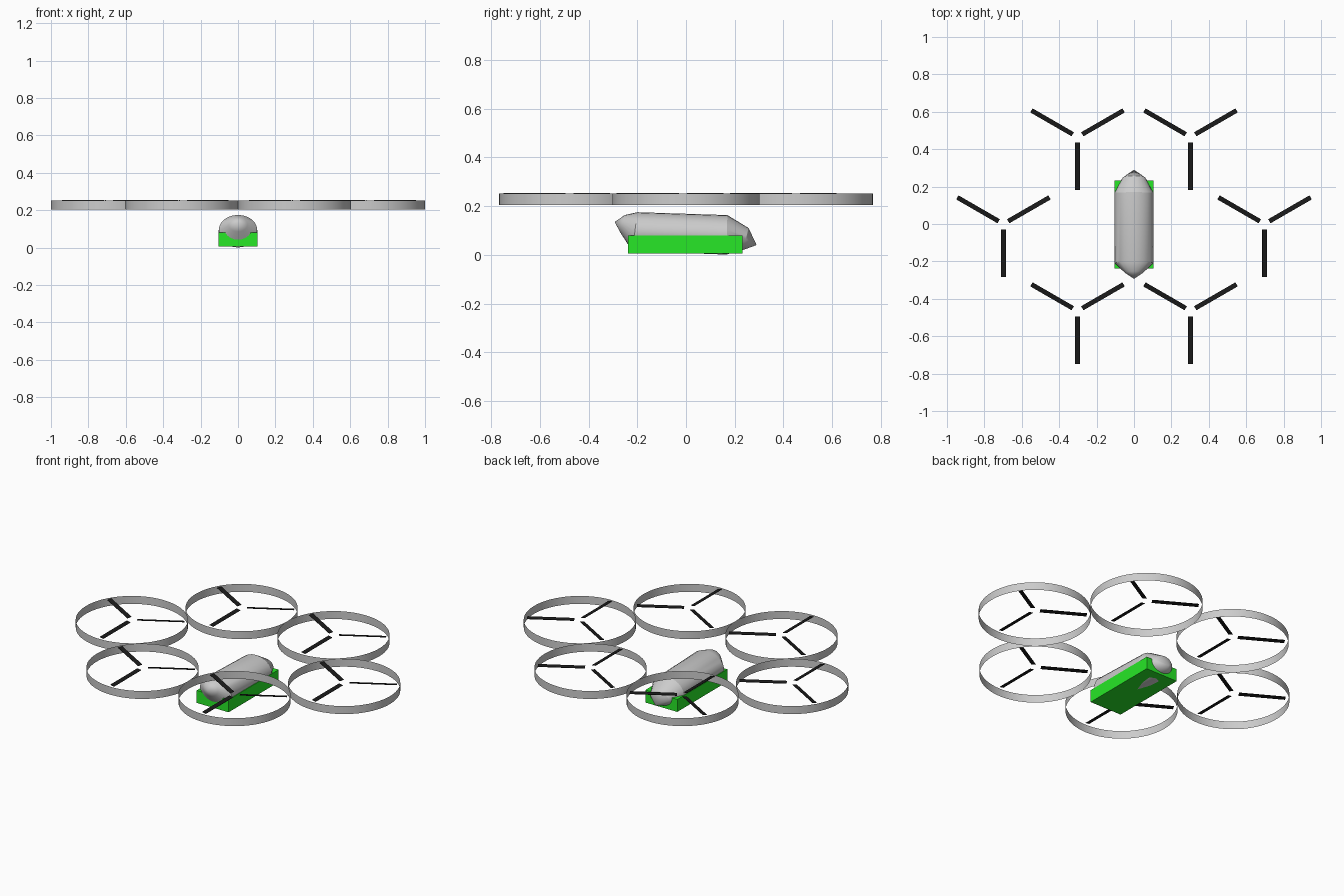
import bpy, bmesh, math
from mathutils import Matrix, Vector

if "Cube" in bpy.data.objects:
    bpy.data.objects.remove(bpy.data.objects["Cube"])


def material(name, rgb):
    m = bpy.data.materials.new(name)
    m.diffuse_color = (*rgb, 1)
    m.use_nodes = True
    m.node_tree.nodes["Principled BSDF"].inputs["Base Color"].default_value = m.diffuse_color
    return m


def finish(name, bm, mat=None, smooth=None):
    bmesh.ops.recalc_face_normals(bm, faces=bm.faces)
    me = bpy.data.meshes.new(name)
    bm.to_mesh(me)
    bm.free()
    ob = bpy.data.objects.new(name, me)
    bpy.context.collection.objects.link(ob)
    if mat:
        me.materials.append(mat)
    if smooth:
        bpy.ops.object.select_all(action='DESELECT')
        ob.select_set(True)
        bpy.context.view_layer.objects.active = ob
        bpy.ops.object.shade_smooth_by_angle(angle=math.radians(smooth))
    return ob


green = material("green", (0.02, 0.8, 0.02))
black = material("black", (0.01, 0.01, 0.01))

# Fuselage: slanted elliptical sections from nose to tail
# half width, top (y, z), bottom (y, z)
sections = [
    (0.050, (-0.252, 0.163), (-0.266, 0.085)),
    (0.103, (-0.200, 0.175), (-0.220, 0.015)),
    (0.103, (0.170, 0.163), (0.165, 0.001)),
    (0.062, (0.257, 0.110), (0.235, 0.020)),
]
N = 24
bm = bmesh.new()
loops = []
for w, top, bot in sections:
    c = Vector((0, (top[0] + bot[0]) / 2, (top[1] + bot[1]) / 2))
    up = Vector((0, top[0], top[1])) - c
    loops.append([bm.verts.new(c + up * math.cos(a) + Vector((w * math.sin(a), 0, 0)))
                  for a in (math.tau * i / N for i in range(N))])
nose = bm.verts.new((0, -0.293, 0.135))
tail = bm.verts.new((0, 0.290, 0.040))
for i in range(N):
    j = (i + 1) % N
    for a, b in zip(loops, loops[1:]):
        bm.faces.new((a[i], a[j], b[j], b[i]))
    bm.faces.new((nose, loops[0][j], loops[0][i]))
    bm.faces.new((tail, loops[-1][i], loops[-1][j]))
finish("fuselage", bm, smooth=25)

# Battery tray under the fuselage
bm = bmesh.new()
bmesh.ops.create_cube(bm, size=1, matrix=Matrix.Translation((0, -0.003, 0.043))
                      @ Matrix.Diagonal((0.21, 0.47, 0.074, 1)))
finish("battery_tray", bm, green)

# Six rotor guards, each with three pitched blades
R = 0.302
centres = [(sx * x, y) for sx in (-1, 1) for x, y in ((0.302, 0.465), (0.698, 0), (0.302, -0.465))]
for n, (cx, cy) in enumerate(centres, 1):
    bm = bmesh.new()
    bmesh.ops.create_cone(bm, cap_ends=False, segments=64, radius1=R, radius2=R, depth=0.047,
                          matrix=Matrix.Translation((cx, cy, 0.2275)))
    finish(f"rotor_guard_{n}", bm, smooth=30)

    bm = bmesh.new()
    for deg in (30, 150, 270):
        bmesh.ops.create_cube(bm, size=1, matrix=Matrix.Translation((cx, cy, 0.251))
                              @ Matrix.Rotation(math.radians(deg), 4, 'Z')
                              @ Matrix.Rotation(math.radians(-10), 4, 'X')
                              @ Matrix.Translation((0.157, 0, 0))
                              @ Matrix.Diagonal((0.255, 0.025, 0.002, 1)))
    finish(f"rotor_blades_{n}", bm, black)
